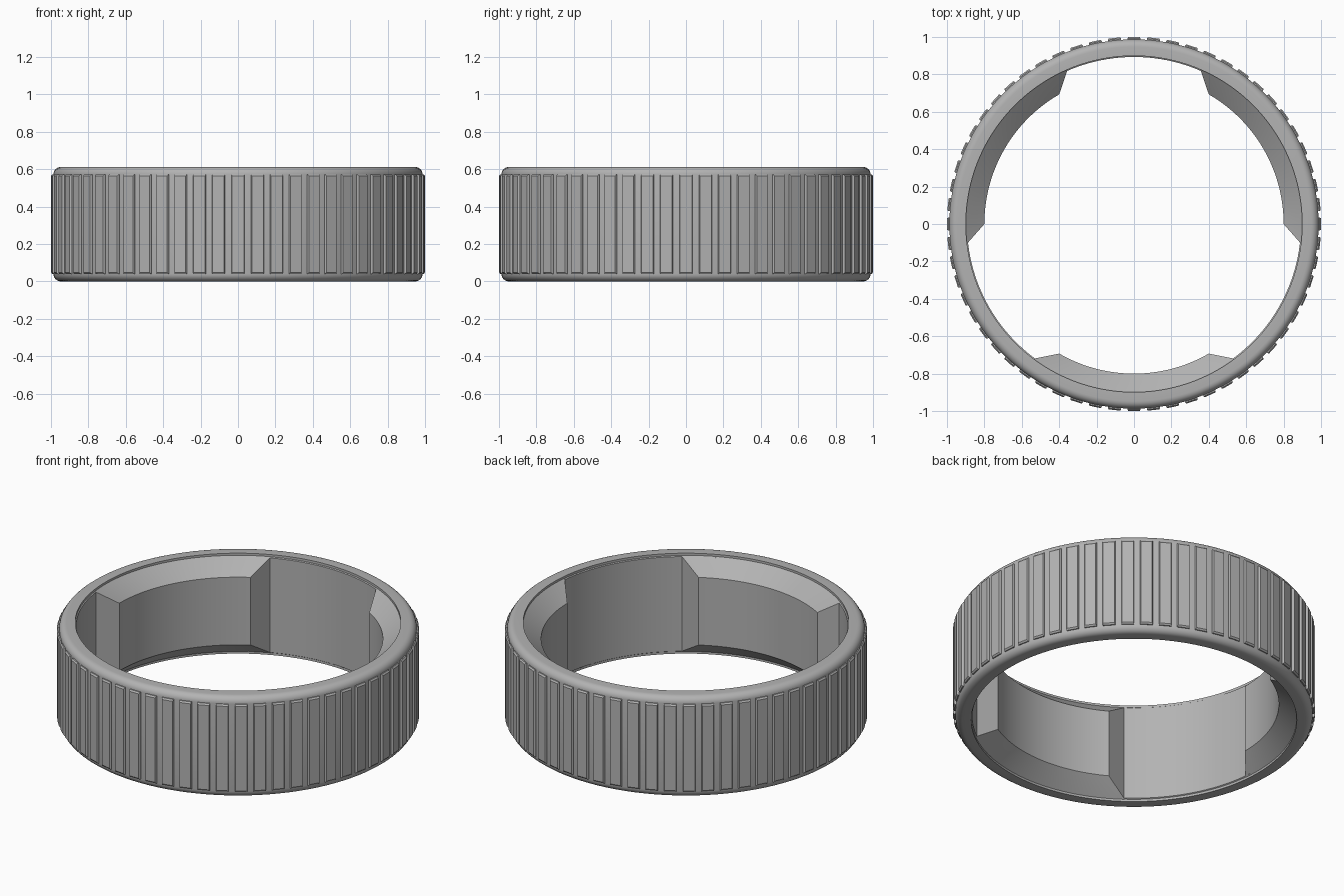
import bpy, bmesh, math
from mathutils import Matrix

cube = bpy.data.objects.get("Cube")
if cube:
    bpy.data.objects.remove(cube)

HEIGHT = 0.612
OUTER, INNER = 0.987, 0.893
SEGMENTS = 180

grey = bpy.data.materials.new("light grey")
grey.use_nodes = True
grey.diffuse_color = (0.45, 0.45, 0.45, 1)
grey.node_tree.nodes["Principled BSDF"].inputs["Base Color"].default_value = (0.45, 0.45, 0.45, 1)


def finish(bm, name, smooth=True):
    bmesh.ops.recalc_face_normals(bm, faces=bm.faces)
    mesh = bpy.data.meshes.new(name)
    bm.to_mesh(mesh)
    bm.free()
    mesh.materials.append(grey)
    obj = bpy.data.objects.new(name, mesh)
    bpy.context.collection.objects.link(obj)
    if smooth:
        bpy.ops.object.select_all(action="DESELECT")
        obj.select_set(True)
        bpy.context.view_layer.objects.active = obj
        bpy.ops.object.shade_smooth_by_angle(angle=math.radians(25))
    return obj


def bridge(bm, a, b, closed):
    n = len(a)
    for i in range(n if closed else n - 1):
        j = (i + 1) % n
        bm.faces.new((a[i], a[j], b[j], b[i]))


def ring_body():
    # Half profile with rounded outer edges and a small inner rim step
    r = 0.04
    upper = [(INNER, HEIGHT - 0.018), (INNER + 0.006, HEIGHT - 0.014), (INNER + 0.006, HEIGHT)]
    for k in range(7):
        t = math.pi / 2 * (1 - k / 6)
        upper.append((OUTER - r + r * math.cos(t), HEIGHT - r + r * math.sin(t)))
    profile = upper + [(x, HEIGHT - z) for x, z in reversed(upper)]
    bm = bmesh.new()
    loops = []
    for i in range(SEGMENTS):
        a = 2 * math.pi * i / SEGMENTS
        loops.append([bm.verts.new((x * math.cos(a), x * math.sin(a), z)) for x, z in profile])
    for i in range(SEGMENTS):
        bridge(bm, loops[i], loops[(i + 1) % SEGMENTS], True)
    finish(bm, "ring_body")


def grip_ridges(count=60):
    # Low raised bars with chamfered borders around the outside
    bm = bmesh.new()
    for i in range(count):
        turn = Matrix.Rotation(2 * math.pi * i / count, 4, "Z")
        loops = []
        for x, half, margin in ((0.975, 0.035, 0.04), (0.993, 0.035, 0.04), (1.0, 0.031, 0.049)):
            low, high = margin, HEIGHT - margin
            corners = ((-half, low), (half, low), (half, high), (-half, high))
            loops.append([bm.verts.new((x, y, z)) for y, z in corners])
        bridge(bm, loops[0], loops[1], True)
        bridge(bm, loops[1], loops[2], True)
        bm.faces.new(loops[2])
        bm.faces.new(loops[0][::-1])
        bmesh.ops.transform(bm, matrix=turn, verts=sum(loops, []))
    finish(bm, "grip_ridges", smooth=False)


def inner_pad(name, centre, steps=36):
    # Tapered pad: wide at the wall, narrower at the inner face
    bm = bmesh.new()
    section = ((INNER + 0.01, 36.8, 0.01), (INNER, 36.4, 0.018), (0.8, 30, 0.1))
    profile = [(r, h, z) for r, h, z in section] + [(r, h, HEIGHT - z) for r, h, z in reversed(section)]
    loops = []
    for i in range(steps + 1):
        loop = []
        for r, half, z in profile:
            a = math.radians(centre + half * (2 * i / steps - 1))
            loop.append(bm.verts.new((r * math.cos(a), r * math.sin(a), z)))
        loops.append(loop)
    for a, b in zip(loops, loops[1:]):
        bridge(bm, a, b, True)
    bm.faces.new(loops[0])
    bm.faces.new(loops[-1][::-1])
    finish(bm, name)


ring_body()
grip_ridges()
for pad_name, angle in (("front_pad", -90), ("back_left_pad", 30), ("back_right_pad", 150)):
    inner_pad(pad_name, angle)
